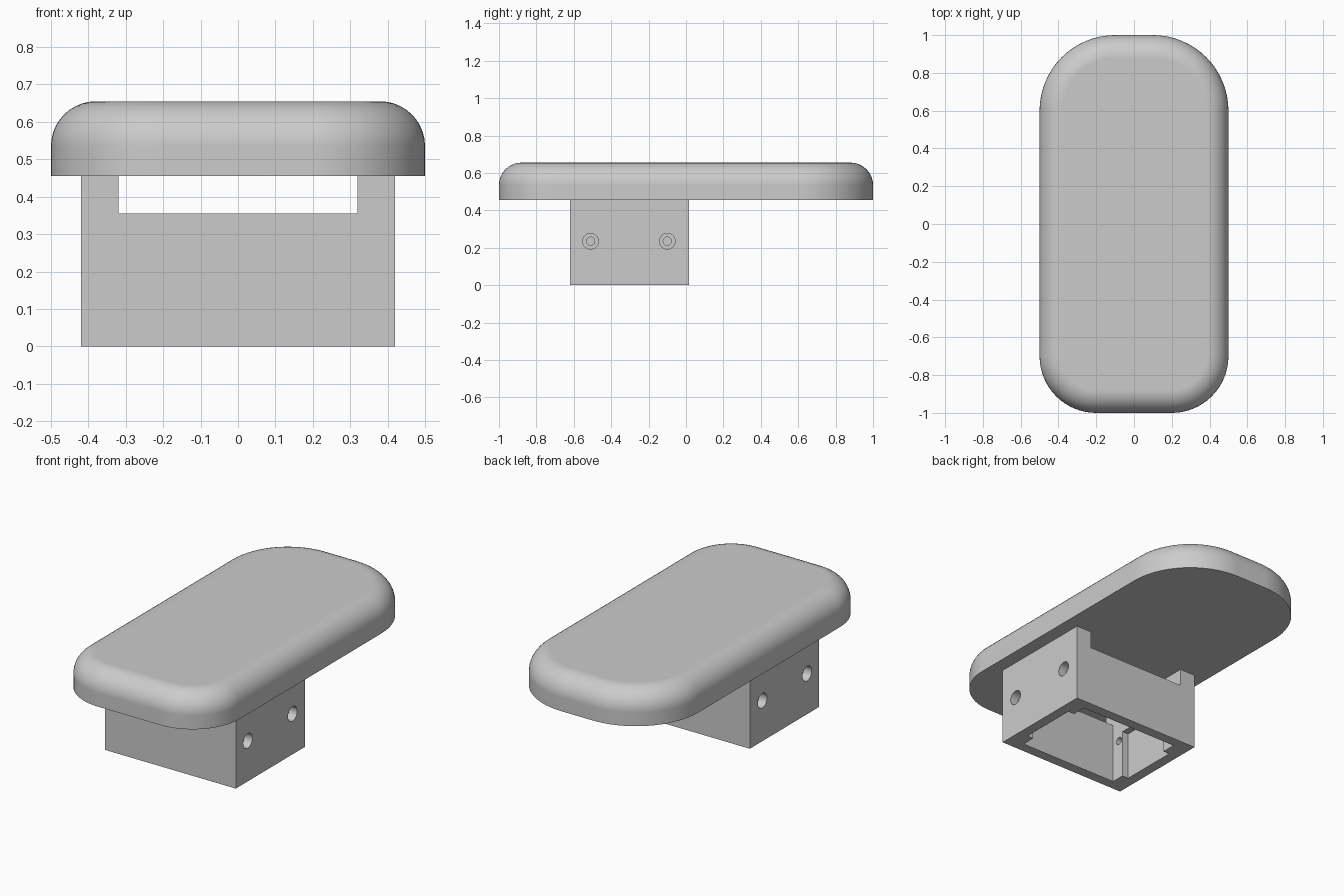
import bpy, bmesh, math
from mathutils import Matrix

if "Cube" in bpy.data.objects:
    bpy.data.objects.remove(bpy.data.objects["Cube"], do_unlink=True)

grey = bpy.data.materials.new("plain_grey")
grey.use_nodes = True
grey.diffuse_color = (0.6, 0.6, 0.6, 1)
grey.node_tree.nodes["Principled BSDF"].inputs["Base Color"].default_value = (0.6, 0.6, 0.6, 1)

Z_TOP, Z_PLATE, Z_BAR = 0.655, 0.455, 0.355   # plate top, plate underside, cross bar top
Y_FRONT, Y_BACK = -0.62, 0.015                # bracket depth
X_OUT, X_IN = 0.42, 0.32                      # side wall faces


def add_object(name, bm):
    bmesh.ops.recalc_face_normals(bm, faces=bm.faces)
    mesh = bpy.data.meshes.new(name)
    bm.to_mesh(mesh)
    bm.free()
    mesh.materials.append(grey)
    obj = bpy.data.objects.new(name, mesh)
    bpy.context.collection.objects.link(obj)
    return obj


def box(name, x, y, z):
    bm = bmesh.new()
    bmesh.ops.create_cube(bm, size=1)
    for v in bm.verts:
        v.co = [span[int(c > 0)] for c, span in zip(v.co, (x, y, z))]
    return add_object(name, bm)


def cylinder_x(name, radius, x, y, z):
    bm = bmesh.new()
    place = Matrix.Translation((sum(x) / 2, y, z)) @ Matrix.Rotation(math.pi / 2, 4, 'Y')
    bmesh.ops.create_cone(bm, cap_ends=True, segments=32, radius1=radius, radius2=radius,
                          depth=abs(x[1] - x[0]), matrix=place)
    return add_object(name, bm)


def activate(obj):
    bpy.ops.object.select_all(action='DESELECT')
    obj.select_set(True)
    bpy.context.view_layer.objects.active = obj


def cut(obj, cutter):
    mod = obj.modifiers.new("cut", 'BOOLEAN')
    mod.operation, mod.solver, mod.object = 'DIFFERENCE', 'EXACT', cutter
    activate(obj)
    bpy.ops.object.modifier_apply(modifier=mod.name)
    bpy.data.objects.remove(cutter, do_unlink=True)


def smooth(obj):
    activate(obj)
    bpy.ops.object.shade_smooth_by_angle(angle=math.radians(30))
    mod = obj.modifiers.new("even_shading", 'WEIGHTED_NORMAL')
    mod.keep_sharp = True


def rounded_outline(inset, steps=16):
    """Plate outline with wider corners at the back than at the front."""
    points = []
    for sx, sy, radius, start in ((1, 1, 0.4, 0), (-1, 1, 0.4, 90),
                                  (-1, -1, 0.3, 180), (1, -1, 0.3, 270)):
        cx, cy = sx * (0.5 - radius), sy * (1 - radius)
        for i in range(steps + 1):
            a = math.radians(start + 90 * i / steps)
            points.append((cx + (radius - inset) * math.cos(a),
                           cy + (radius - inset) * math.sin(a)))
    return points


# Top plate: straight rim below, rounded upper edge
fillet, rounds = 0.12, 10
levels = [(0, Z_PLATE)]
for i in range(rounds + 1):
    a = math.pi / 2 * i / rounds
    levels.append((fillet * (1 - math.cos(a)), Z_TOP - fillet * (1 - math.sin(a))))
bm = bmesh.new()
rings = [[bm.verts.new((x, y, z)) for x, y in rounded_outline(inset)] for inset, z in levels]
for low, high in zip(rings, rings[1:]):
    for i in range(len(low)):
        j = (i + 1) % len(low)
        bm.faces.new((low[i], low[j], high[j], high[i]))
bm.faces.new(rings[0][::-1])
bm.faces.new(rings[-1])
smooth(add_object("top_plate", bm))

# Side walls with an inner pocket and two counterbored screw holes each
for name, s in (("left_wall", 1), ("right_wall", -1)):
    wall = box(name, sorted((s * X_IN, s * X_OUT)), (Y_FRONT, Y_BACK), (0, Z_PLATE))
    cut(wall, box("pocket_cutter", sorted((s * 0.25, s * 0.36)), (-0.48, -0.13), (-0.1, 0.28)))
    for y in (-0.51, -0.1):
        cut(wall, cylinder_x("counterbore_cutter", 0.042, (s * 0.37, s * 0.5), y, 0.235))
        reach = 0.4 if s > 0 else 0.365
        cut(wall, cylinder_x("screw_cutter", 0.022, (s * 0.25, s * reach), y, 0.235))
    smooth(wall)

# Cross bars joining the walls, leaving a gap under the plate
box("front_bar", (-X_IN, X_IN), (Y_FRONT, -0.56), (0, Z_BAR))
box("back_bar", (-X_IN, X_IN), (-0.045, Y_BACK), (0, Z_BAR))
